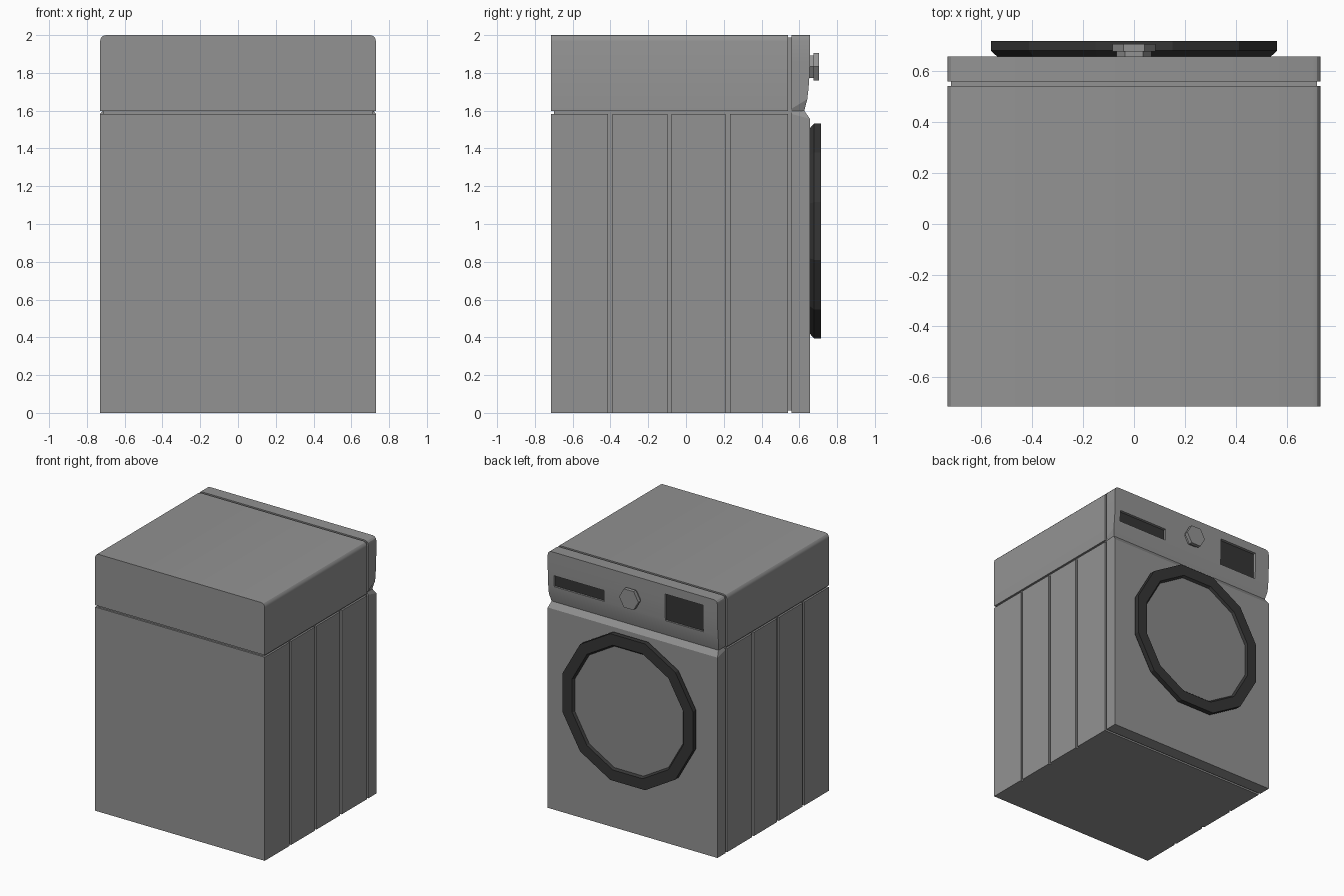
import bpy, bmesh, math

if "Cube" in bpy.data.objects:
    bpy.data.objects.remove(bpy.data.objects["Cube"])


def material(name, v):
    mat = bpy.data.materials.new(name)
    mat.diffuse_color = (v, v, v, 1)
    mat.use_nodes = True
    mat.node_tree.nodes["Principled BSDF"].inputs["Base Color"].default_value = mat.diffuse_color
    return mat


body = material("body_grey", 0.29)
dark = material("dark_plastic", 0.035)
glass = material("glass_grey", 0.25)


def make(name, verts, faces, mat):
    mesh = bpy.data.meshes.new(name)
    mesh.from_pydata(verts, [], faces)
    bm = bmesh.new()
    bm.from_mesh(mesh)
    bmesh.ops.recalc_face_normals(bm, faces=bm.faces)
    bm.to_mesh(mesh)
    bm.free()
    ob = bpy.data.objects.new(name, mesh)
    bpy.context.collection.objects.link(ob)
    mesh.materials.append(mat)
    return ob


def loft(name, loops, mat=body, closed=False):
    """Skin a list of equal-length closed loops."""
    n, m = len(loops[0]), len(loops)
    verts = [v for l in loops for v in l]
    faces = []
    for r in range(m if closed else m - 1):
        a, b = r * n, (r + 1) % m * n
        faces += [(a + i, a + (i + 1) % n, b + (i + 1) % n, b + i) for i in range(n)]
    if not closed:
        faces += [tuple(range(n)), tuple(range((m - 1) * n, m * n))]
    return make(name, verts, faces, mat)


def box(name, x0, x1, y0, y1, z0, z1, mat=body):
    return loft(name, [[(x0, y0, z), (x1, y0, z), (x1, y1, z), (x0, y1, z)]
                       for z in (z0, z1)], mat)


def rows(name, y_back, data):
    """Stack of cross-sections: half width, front y, back z, front z."""
    return loft(name, [[(-x, y_back, zb), (x, y_back, zb), (x, yf, zf), (-x, yf, zf)]
                       for x, yf, zb, zf in data])


def ngon(sides, half_x, half_z, y, zc):
    c = math.cos(math.pi / sides)
    angles = [math.pi * (2 * i + 1) / sides for i in range(sides)]
    return [(half_x / c * math.cos(a), y, zc + half_z / c * math.sin(a)) for a in angles]


def smooth(ob, deg):
    bpy.ops.object.select_all(action='DESELECT')
    ob.select_set(True)
    bpy.context.view_layer.objects.active = ob
    bpy.ops.object.shade_smooth_by_angle(angle=math.radians(deg))


W, BACK, SEAM = 0.73, -0.714, 0.54
FRONT = 0.656

# inner core seen at the bottom of the seams
box("inner_core", -0.716, 0.716, BACK + 0.014, 0.6, 0.013, 1.987)
box("lower_cabinet", -0.716, 0.716, BACK, SEAM, 0, 1.583)

# side panels with grooves between them, joined by thin lips at top and bottom
edges = [(BACK, -0.412), (-0.39, -0.099), (-0.077, 0.21), (0.232, SEAM)]
for side, s in (("left", -1), ("right", 1)):
    for i, (y0, y1) in enumerate(edges):
        box(f"{side}_side_panel_{i + 1}", s * 0.70, s * W, y0, y1, 0, 1.583)
box("back_panel", -W, W, BACK, BACK + 0.02, 0, 1.583)

# rounded top corners shared by the cover and the front
corner = [(W, 1.968), (0.726, 1.984), (0.716, 1.995), (0.70, 2.0)]
cover = rows("top_cover", BACK, [(W, SEAM, 1.598, 1.598)] +
             [(x, SEAM, z, z) for x, z in corner])
smooth(cover, 30)

# front fascia with the pinched waist under the controls
front = rows("front_fascia", 0.558, [
    (W, FRONT, 0, 0), (W, FRONT, 1.583, 1.557), (0.717, 0.626, 1.597, 1.600),
    (W, 0.642, 1.61, 1.66), (W, 0.649, 1.70, 1.72), (W, 0.654, 1.78, 1.79),
    (W, FRONT, 1.86, 1.86)] + [(x, FRONT, z, z) for x, z in corner])

# recessed drawer handle and display
for name, x0, x1, z0, z1 in (("drawer_recess", 0.248, 0.678, 1.73, 1.818),
                             ("display_recess", -0.604, -0.277, 1.722, 1.932)):
    cutter = box("cutter", x0, x1, 0.63, 0.75, z0, z1)
    cutter.hide_render = True
    mod = front.modifiers.new("cut", 'BOOLEAN')
    mod.operation, mod.solver, mod.object = 'DIFFERENCE', 'EXACT', cutter
    bpy.context.view_layer.objects.active = front
    bpy.ops.object.modifier_apply(modifier=mod.name)
    bpy.data.objects.remove(cutter)
    box(name, x0, x1, 0.625, 0.635, z0, z1, dark)
smooth(front, 20)

# twelve-sided door ring (slightly taller than wide) and glass
ZC = 0.963
ring = [(0.53, 0.65), (0.56, 0.678), (0.56, 0.716), (0.478, 0.716), (0.465, 0.70), (0.465, 0.65)]
loft("door_ring", [ngon(12, a, a * 1.015, y, ZC) for a, y in ring], dark, closed=True)
loft("door_glass", [ngon(12, 0.47, 0.477, y, ZC) for y in (0.65, 0.70)], glass)

# hexagonal control knob on a narrower collar
knob = [(0.06, 0.645), (0.06, 0.675), (0.072, 0.675), (0.072, 0.704)]
loft("control_knob", [[(z, y, x + 1.833) for x, y, z in ngon(6, a, a, y, 0)]
                      for a, y in knob])
